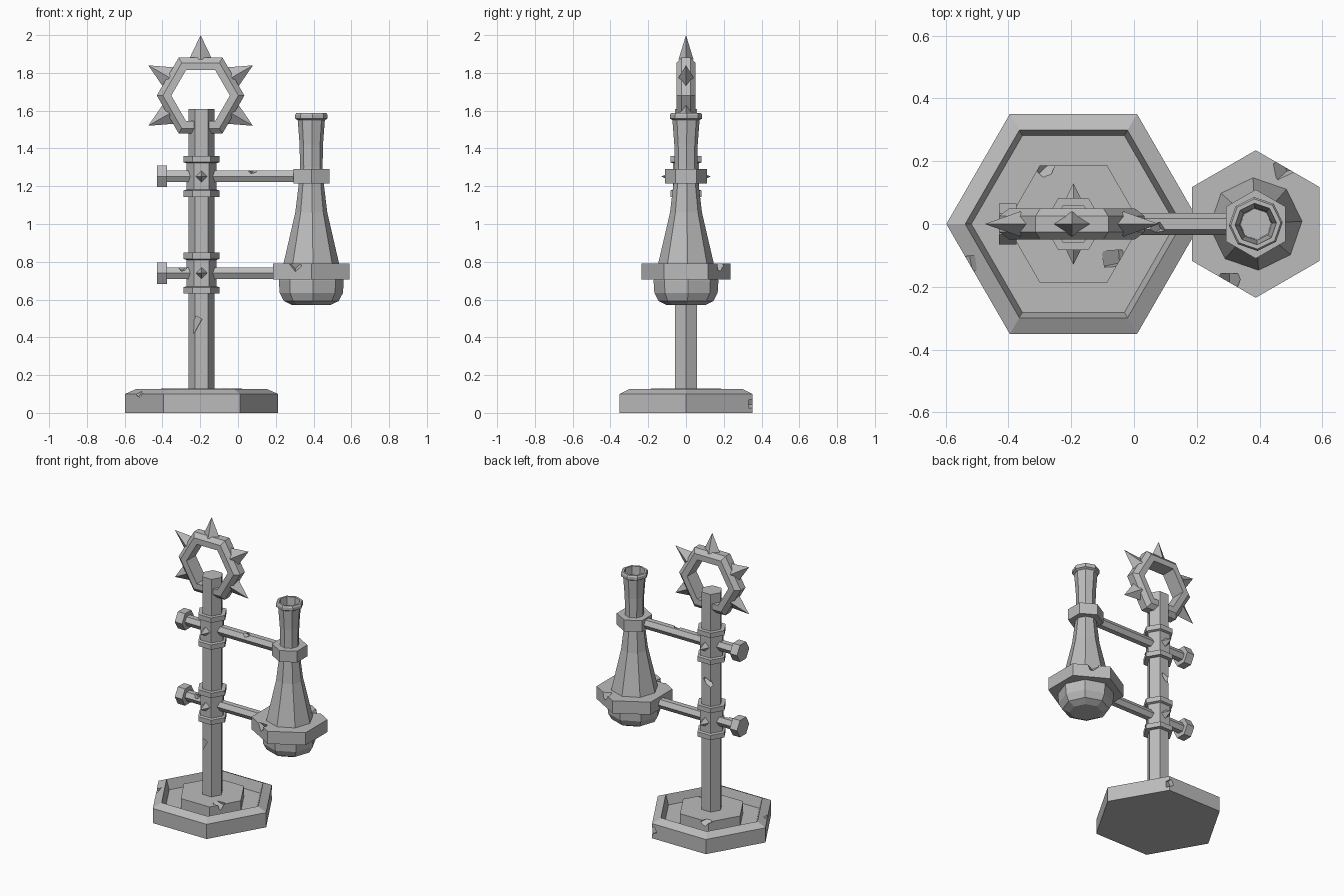
import bpy, bmesh, math, random
from mathutils import Matrix, Vector

random.seed(4)
cube = bpy.data.objects.get("Cube")
if cube:
    bpy.data.objects.remove(cube, do_unlink=True)

stone = bpy.data.materials.new("stone grey")
stone.use_nodes = True
grey = (0.5, 0.5, 0.5, 1)
stone.diffuse_color = grey
stone.node_tree.nodes["Principled BSDF"].inputs["Base Color"].default_value = grey

ALONG_X = Matrix.Rotation(math.pi / 2, 4, 'Y')
ALONG_Y = Matrix.Rotation(math.pi / 2, 4, 'X')


def finish(name, bm, matrix):
    bmesh.ops.recalc_face_normals(bm, faces=bm.faces)
    bm.transform(matrix)
    mesh = bpy.data.meshes.new(name)
    bm.to_mesh(mesh)
    bm.free()
    mesh.materials.append(stone)
    obj = bpy.data.objects.new(name, mesh)
    bpy.context.collection.objects.link(obj)
    return obj


def lathe(name, profile, loc, sides=6, phase=0, axis=Matrix(), closed=False):
    """Turn (radius, height) points into a faceted solid."""
    bm = bmesh.new()
    rings = []
    for r, h in profile:
        angles = [phase + math.tau * i / sides for i in range(sides)]
        rings.append([bm.verts.new((r * math.cos(a), r * math.sin(a), h)) for a in angles])
    pairs = list(zip(rings, rings[1:]))
    if closed:
        pairs.append((rings[-1], rings[0]))
    else:
        bm.faces.new(rings[0])
        bm.faces.new(rings[-1])
    for a, b in pairs:
        for i in range(sides):
            j = (i + 1) % sides
            bm.faces.new((a[i], a[j], b[j], b[i]))
    return finish(name, bm, Matrix.Translation(loc) @ axis)


def spike(name, loc, direction, half_a, half_b, length):
    """Four-sided pyramid pointing along a direction in the XZ plane or along Y."""
    bm = bmesh.new()
    bmesh.ops.create_cone(bm, cap_ends=True, segments=4, radius1=1, radius2=0, depth=1)
    bmesh.ops.translate(bm, verts=bm.verts, vec=(0, 0, 0.5))
    # keep the base corners on the local axes
    if abs(max(v.co.x for v in bm.verts) - 1) > 0.01:
        bm.transform(Matrix.Rotation(math.pi / 4, 4, 'Z'))
    bm.transform(Matrix.Diagonal((half_a, half_b, length, 1)))
    d = Vector(direction).normalized()
    side = Vector((1, 0, 0)) if abs(d.y) > 0.5 else Vector((0, 1, 0)).cross(d)
    turn = Matrix((side, d.cross(side), d)).transposed().to_4x4()
    return finish(name, bm, Matrix.Translation(loc) @ turn)


def chip(obj, loc, size):
    """Knock a small angular notch out of a part."""
    bm = bmesh.new()
    bmesh.ops.create_cube(bm, size=1)
    turn = Matrix.Rotation(random.uniform(0.4, 1.1), 4, Vector((random.random(), 1, random.random())))
    cutter = finish("chip_cutter", bm, Matrix.Translation(loc) @ turn @ Matrix.Diagonal((*size, 1)))
    cutter.hide_render = True
    mod = obj.modifiers.new("chip", 'BOOLEAN')
    mod.operation = 'DIFFERENCE'
    mod.solver = 'EXACT'
    mod.object = cutter
    bpy.context.view_layer.objects.active = obj
    bpy.ops.object.modifier_apply(modifier=mod.name)
    bpy.data.objects.remove(cutter, do_unlink=True)


POLE_X, FLASK_X, RING_Z = -0.193, 0.388, 1.68
LOW, HIGH = 0.74, 1.252

# Recessed hexagonal base with a raised pedestal
base = lathe("base", [(0.405, 0), (0.405, 0.1), (0.345, 0.127), (0.325, 0.06),
                      (0.215, 0.06), (0.215, 0.13)], (POLE_X, 0, 0))
for loc in ((-0.535, -0.13, 0.115), (0.01, 0.355, 0.05), (-0.28, 0.187, 0.13), (-0.065, -0.11, 0.13)):
    chip(base, loc, (0.06, 0.05, 0.04))

# Upright pole
pole = lathe("pole", [(0.068, 0.12), (0.068, 1.61)], (POLE_X, 0, 0))
for loc in ((-0.23, -0.06, 0.46), (-0.22, 0.06, 1.0)):
    chip(pole, loc, (0.035, 0.025, 0.1))

# Hexagonal ring with spikes on every side but the bottom
lathe("ring", [(0.155, -0.05), (0.2, -0.05), (0.232, -0.025), (0.232, 0.025), (0.2, 0.05), (0.155, 0.05)],
      (POLE_X - 0.005, 0, RING_Z), axis=ALONG_Y, closed=True)
for i in range(5):
    a = math.radians(-30 + 60 * i)
    d = Vector((math.cos(a), 0, math.sin(a)))
    spike("ring_spike", Vector((POLE_X - 0.005, 0, RING_Z)) + d * 0.19, d, 0.062, 0.04, 0.13)

# Collars, studs, rods and rod heads, at two heights
for z, clasp_half in ((LOW, 0.2), (HIGH, 0.09)):
    lathe("collar", [(0.096, -0.108), (0.096, -0.075), (0.08, -0.07), (0.08, 0.07),
                     (0.096, 0.075), (0.096, 0.108)], (POLE_X, 0, z))
    for s in (-1, 1):
        spike("collar_stud", (POLE_X, s * 0.065, z), (0, s, 0), 0.032, 0.032, 0.065)
    rod = lathe("rod", [(0.035, -0.4), (0.035, FLASK_X - clasp_half + 0.02)], (0, 0, z),
                phase=math.pi / 2, axis=ALONG_X)
    chip(rod, (-0.3 if z == LOW else 0.07, -0.02, z + 0.035), (0.05, 0.03, 0.03))
    lathe("rod_head", [(0.066, -0.43), (0.066, -0.375)], (0, 0, z), phase=math.pi / 2, axis=ALONG_X)

# Open-necked faceted flask
lathe("flask", [(0.1, 0.57), (0.145, 0.592), (0.168, 0.635), (0.172, 0.7), (0.15, 0.78), (0.122, 0.9),
                (0.085, 1.06), (0.068, 1.2), (0.06, 1.3), (0.062, 1.42), (0.072, 1.55), (0.086, 1.558),
                (0.086, 1.578), (0.08, 1.587), (0.066, 1.587), (0.052, 1.42), (0.048, 1.25)],
      (FLASK_X, 0, 0), sides=8, phase=math.pi / 2 + 0.06)

# Hexagonal clasps holding the flask
lower_clasp = lathe("lower_clasp", [(0.235, 0.705), (0.235, 0.79)], (FLASK_X, 0, 0), phase=math.pi / 2)
for loc in ((0.48, 0.18, 0.79), (0.3, -0.185, 0.79)):
    chip(lower_clasp, loc, (0.06, 0.05, 0.05))
lathe("upper_clasp", [(0.11, 1.215), (0.11, 1.292)], (FLASK_X, 0, 0), phase=math.pi / 2)
